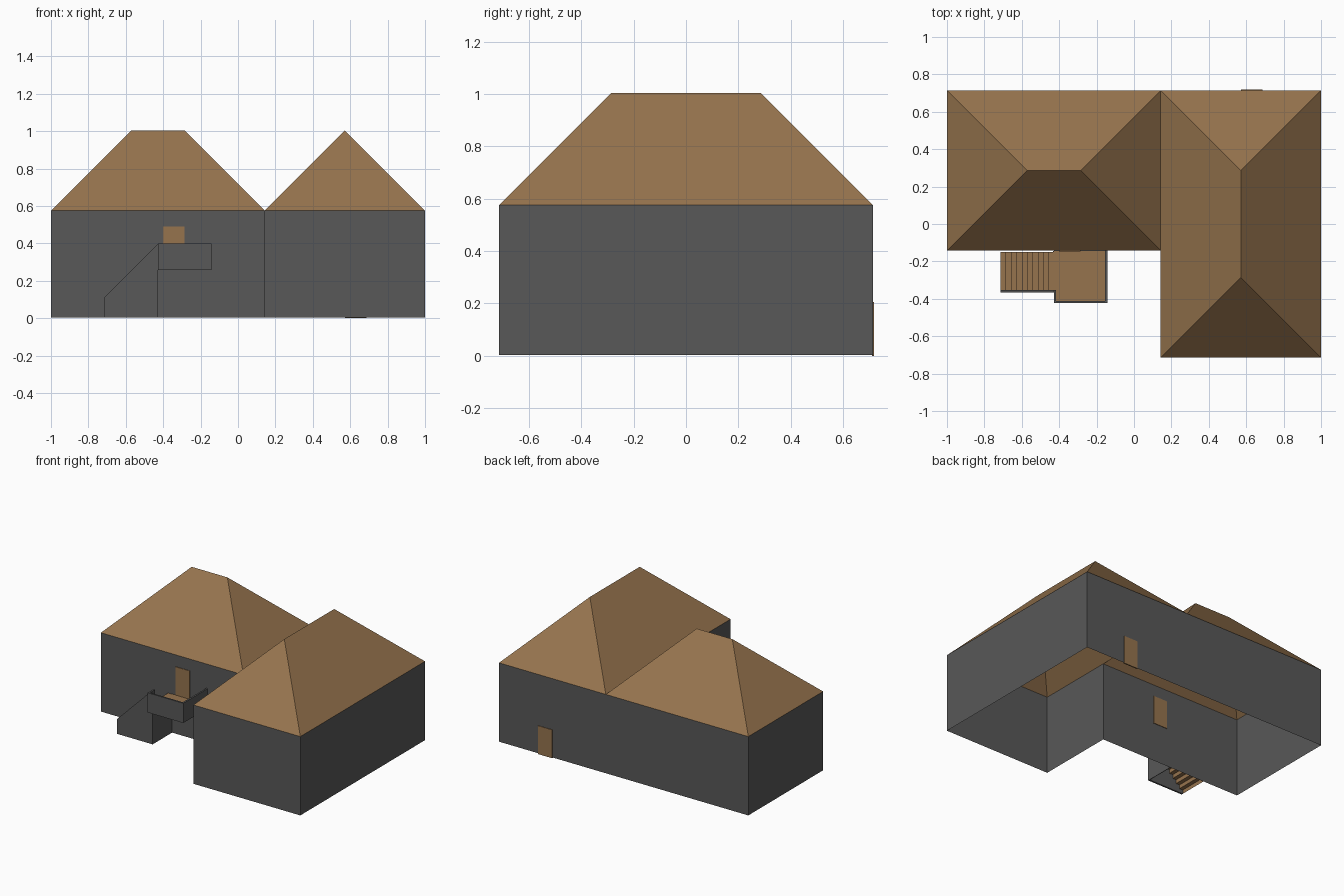
import bpy, bmesh

if "Cube" in bpy.data.objects:
    bpy.data.objects.remove(bpy.data.objects["Cube"])

U = 1 / 7            # building module
Z0 = 0.004           # underside of the walls
EAVE = Z0 + 4 * U
RIDGE = Z0 + 7 * U


def material(name, rgb):
    m = bpy.data.materials.new(name)
    m.diffuse_color = (*rgb, 1)
    m.use_nodes = True
    m.node_tree.nodes["Principled BSDF"].inputs["Base Color"].default_value = m.diffuse_color
    return m


GREY = material("dark grey render", (0.098, 0.098, 0.098))
TAN = material("tan timber", (0.305, 0.174, 0.076))


def finish(name, bm, mat):
    bmesh.ops.recalc_face_normals(bm, faces=bm.faces[:])
    me = bpy.data.meshes.new(name)
    bm.to_mesh(me)
    bm.free()
    me.materials.append(mat)
    ob = bpy.data.objects.new(name, me)
    bpy.context.collection.objects.link(ob)
    return ob


def box(name, x0, x1, y0, y1, z0, z1, mat):
    bm = bmesh.new()
    bmesh.ops.create_cube(bm, size=1)
    for v in bm.verts:
        v.co.x = x1 if v.co.x > 0 else x0
        v.co.y = y1 if v.co.y > 0 else y0
        v.co.z = z1 if v.co.z > 0 else z0
    return finish(name, bm, mat)


def extrude(name, pts, vec, mat, caps=True):
    """Extrude a closed outline along vec; without caps only the sides stay."""
    bm = bmesh.new()
    base = bm.faces.new([bm.verts.new(p) for p in pts])
    res = bmesh.ops.extrude_face_region(bm, geom=[base], use_keep_orig=True)
    moved = [g for g in res["geom"] if isinstance(g, bmesh.types.BMVert)]
    bmesh.ops.translate(bm, verts=moved, vec=vec)
    if not caps:
        top = [g for g in res["geom"] if isinstance(g, bmesh.types.BMFace)]
        bmesh.ops.delete(bm, geom=top + [base], context='FACES_ONLY')
    return finish(name, bm, mat)


def hip_roof(name, x0, x1, y0, y1):
    """Open hip roof at 45 degrees, ridge along the longer side."""
    h = min(x1 - x0, y1 - y0) / 2
    bm = bmesh.new()
    a, b, c, d = [bm.verts.new((x, y, EAVE)) for x, y in
                  ((x0, y0), (x1, y0), (x1, y1), (x0, y1))]
    e = bm.verts.new((x0 + h, y0 + h, RIDGE))
    f = bm.verts.new((x1 - h, y1 - h, RIDGE))
    if x1 - x0 > y1 - y0:
        faces = ((a, b, f, e), (b, c, f), (c, d, e, f), (d, a, e))
    else:
        faces = ((a, b, e), (b, c, f, e), (c, d, f), (d, a, e, f))
    for fc in faces:
        bm.faces.new(fc)
    return finish(name, bm, TAN)


# L-shaped walls, open above and below
plan = [(-7, -1), (1, -1), (1, -5), (7, -5), (7, 5), (-7, 5)]
extrude("house_walls", [(x * U, y * U, Z0) for x, y in plan],
        (0, 0, 4 * U), GREY, caps=False)

# Two hip roofs meeting in a valley
hip_roof("left_roof", -7 * U, U, -U, 5 * U)
hip_roof("right_roof", U, 7 * U, -5 * U, 5 * U)

# Doors
FLOOR = 2 * U
box("front_door", -0.40, -2 * U, -U - 0.004, -U + 0.004, FLOOR, FLOOR + 0.205, TAN)
box("back_door", 4 * U, 0.686, 5 * U - 0.004, 5 * U + 0.004, 0, 0.205, TAN)

# Stairs: folded sheet of treads and risers
XS, XL, XR = -5 * U, -3 * U, -U
YF, T, N = -0.366, 0.012, 10
step = 2 * U / N
bm = bmesh.new()
path = [(XS, Z0)]
for i in range(N):
    path += [(XS + i * step, Z0 + (i + 1) * (FLOOR - Z0) / N),
             (XS + (i + 1) * step, Z0 + (i + 1) * (FLOOR - Z0) / N)]
rows = [[bm.verts.new((x, y, z)) for x, z in path] for y in (YF + T, -U - 0.006)]
for i in range(len(path) - 1):
    bm.faces.new((rows[0][i], rows[0][i + 1], rows[1][i + 1], rows[1][i]))
finish("stair_steps", bm, TAN)

# Stair side wall with sloping top, and end wall under the landing
RAIL = 0.4
extrude("stair_side_wall", [(XS, YF, Z0), (XL, YF, Z0), (XL, YF, RAIL - 0.003),
                            (XS, YF, 0.111)], (0, T, 0), GREY)
box("stair_end_wall", XL - 0.004, XL, YF + T, -U - 0.002, Z0, FLOOR - 0.004, GREY)

# Landing: grey slab, tan floor and parapets
YL, ZB = -0.423, 0.257
box("landing_slab", XL, XR, YL, -U, ZB, FLOOR - 0.006, GREY)
box("landing_floor", XL, XR - T, YL + T, -U - 0.002, FLOOR - 0.006, FLOOR, TAN)
box("landing_front_parapet", XL, XR, YL, YL + T, ZB, RAIL, GREY)
box("landing_right_parapet", XR - T, XR, YL + T, -U, ZB, RAIL, GREY)
box("landing_left_parapet", XL, XL + T, YL + T, YF + T, ZB, RAIL, GREY)
